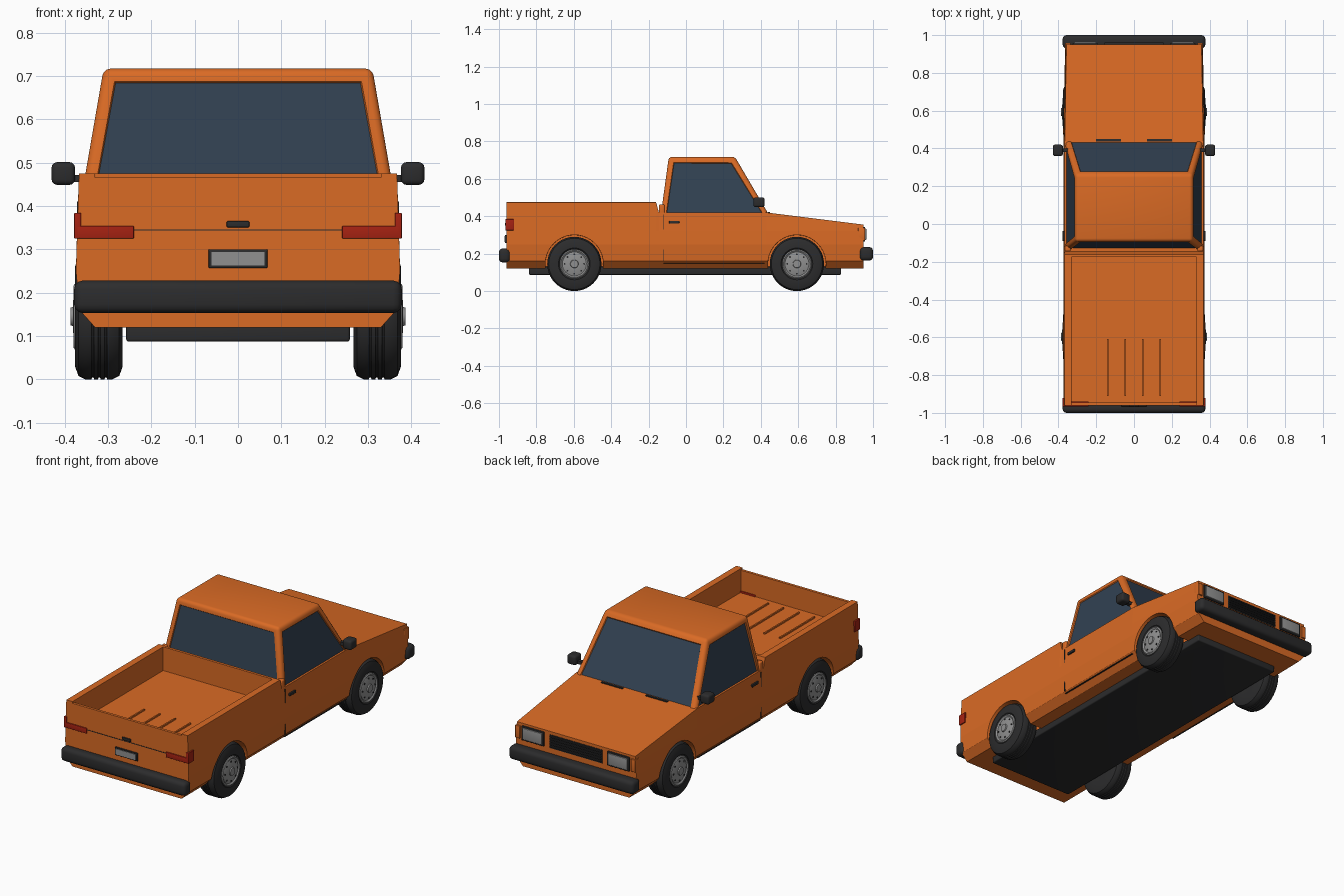
import bpy, bmesh, math
from mathutils import Vector

if "Cube" in bpy.data.objects:
    bpy.data.objects.remove(bpy.data.objects["Cube"], do_unlink=True)


def material(name, r, g, b):
    m = bpy.data.materials.new(name)
    m.diffuse_color = (r, g, b, 1)
    m.use_nodes = True
    bsdf = m.node_tree.nodes["Principled BSDF"]
    bsdf.inputs["Base Color"].default_value = (r, g, b, 1)
    bsdf.inputs["Roughness"].default_value = 0.6
    return m


ORANGE = material("orange_paint", 0.70, 0.145, 0.018)
GLASS = material("dark_blue_glass", 0.031, 0.053, 0.084)
BLACK = material("black_rubber", 0.025, 0.025, 0.026)
GREY = material("light_grey", 0.28, 0.28, 0.28)
RED = material("red_lamp", 0.38, 0.016, 0.006)


def finish(bm, name, mats, smooth=False):
    bmesh.ops.recalc_face_normals(bm, faces=bm.faces)
    me = bpy.data.meshes.new(name)
    bm.to_mesh(me)
    bm.free()
    ob = bpy.data.objects.new(name, me)
    bpy.context.collection.objects.link(ob)
    for m in mats:
        me.materials.append(m)
    if smooth:
        bpy.ops.object.select_all(action="DESELECT")
        ob.select_set(True)
        bpy.context.view_layer.objects.active = ob
        bpy.ops.object.shade_smooth_by_angle(angle=math.radians(35))
    return ob


def box(name, mat, x, y, z, bevel=0.0, segments=3):
    """Box from (min, max) ranges, with optional rounded edges."""
    bm = bmesh.new()
    bmesh.ops.create_cube(bm, size=1)
    for v in bm.verts:
        v.co = [r[0] if c < 0 else r[1] for c, r in zip(v.co, (x, y, z))]
    if bevel:
        bmesh.ops.bevel(bm, geom=bm.edges[:], offset=bevel, segments=segments,
                        profile=0.5, affect="EDGES")
    return finish(bm, name, [mat], bevel > 0)


def pair(name, mat, x, y, z, bevel=0.0):
    box("left_" + name, mat, x, y, z, bevel)
    box("right_" + name, mat, (-x[1], -x[0]), y, z, bevel)


def lathe(name, mat, profile, side, y, z, steps=40):
    """Spin (x, radius) points around the axle."""
    bm = bmesh.new()
    rings = []
    for x, r in profile:
        rings.append([bm.verts.new((side * x, y + r * math.cos(a), z + r * math.sin(a)))
                      for a in (math.tau * i / steps for i in range(steps))])
    for a, b in zip(rings, rings[1:]):
        for i in range(steps):
            j = (i + 1) % steps
            bm.faces.new((a[i], a[j], b[j], b[i]))
    bm.faces.new(rings[0])
    bm.faces.new(rings[-1])
    return finish(bm, name, [mat], True)


# Lower body: cross-sections lofted from tail to nose
stations = [(-0.96, 0.475, 1), (-0.16, 0.475, 1), (-0.145, 0.42, 1),
            (0.43, 0.42, 1), (0.95, 0.355, 0.975)]
bm = bmesh.new()
loops = []
for y, top, wide in stations:
    half = [(0.33, 0.12), (0.366, 0.16), (0.374, 0.25), (0.372, 0.32), (0.367, top)]
    ring = half + [(-x, z) for x, z in reversed(half)]
    loops.append([bm.verts.new((x * wide, y, z)) for x, z in ring])
for a, b in zip(loops, loops[1:]):
    for i in range(len(a)):
        j = (i + 1) % len(a)
        bm.faces.new((a[i], a[j], b[j], b[i]))
bm.faces.new(loops[0])
bm.faces.new(loops[-1])
body = finish(bm, "body", [ORANGE])

# Cut the cargo bed, the lowered tailgate and the wheel arches
AXLES = {"rear": -0.597, "front": 0.593}
WHEEL_Z = 0.145
cutters = [box("bed_cutter", ORANGE, (-0.33, 0.33), (-0.945, -0.175), (0.345, 0.6)),
           box("tailgate_cutter", ORANGE, (-0.33, 0.33), (-1.1, -0.9), (0.466, 0.6))]
for end, y in AXLES.items():
    for side in (1, -1):
        cutters.append(lathe(end + "_arch_cutter", ORANGE,
                             [(0.25, 0.155), (0.5, 0.155)], side, y, WHEEL_Z))
for c in cutters:
    c.hide_render = True
    c.hide_viewport = True
    mod = body.modifiers.new(c.name, "BOOLEAN")
    mod.operation = "DIFFERENCE"
    mod.object = c
bev = body.modifiers.new("soft_edges", "BEVEL")
bev.width = 0.006
bev.segments = 2
bev.limit_method = "ANGLE"
bev.angle_limit = math.radians(35)

# Raised ribs on the bed floor
for x in (-0.14, -0.047, 0.047, 0.14):
    box("bed_rib", ORANGE, (x - 0.004, x + 0.004), (-0.91, -0.61), (0.34, 0.353))

# Cab: tapered block with rounded pillars and inset glass
bm = bmesh.new()
bmesh.ops.create_cube(bm, size=1)
for v in bm.verts:
    up, front = v.co.z > 0, v.co.y > 0
    sx = 1 if v.co.x > 0 else -1
    if up:
        v.co = (sx * 0.31, 0.262 if front else -0.092, 0.717)
    else:
        v.co = (sx * 0.364, 0.445 if front else -0.135, 0.405)
edges = [e for e in bm.edges if any(v.co.z > 0.5 for v in e.verts)]
bmesh.ops.bevel(bm, geom=edges, offset=0.016, segments=3, profile=0.5, affect="EDGES")
bm.normal_update()
panes = sorted((f for f in bm.faces if abs(f.normal.z) < 0.8),
               key=lambda f: -f.calc_area())[:4]
bmesh.ops.inset_individual(bm, faces=panes, thickness=0.018, depth=0)
bmesh.ops.inset_individual(bm, faces=panes, thickness=0.004, depth=-0.005)
for f in panes:
    f.material_index = 1
finish(bm, "cab", [ORANGE, GLASS], True)
pair("cab_shoulder", ORANGE, (0.335, 0.367), (-0.145, -0.115), (0.40, 0.463), 0.006)

# Chassis and bumpers
box("chassis", BLACK, (-0.258, 0.258), (-0.84, 0.83), (0.087, 0.13), 0.006)
box("rear_bumper", BLACK, (-0.378, 0.378), (-1.0, -0.94), (0.153, 0.228), 0.02)
box("front_bumper", BLACK, (-0.378, 0.378), (0.93, 1.0), (0.163, 0.235), 0.02)

# Wheels
tyre = [(0.268, 0.07), (0.266, 0.115), (0.274, 0.137), (0.29, 0.145)]
for x in (0.305, 0.32, 0.335):
    tyre += [(x - 0.003, 0.145), (x - 0.002, 0.141), (x + 0.002, 0.141), (x + 0.003, 0.145)]
tyre += [(0.352, 0.145), (0.368, 0.137), (0.376, 0.115), (0.376, 0.085), (0.368, 0.076)]
hub = [(0.35, 0.078), (0.375, 0.078), (0.379, 0.072), (0.373, 0.064), (0.381, 0.035),
       (0.381, 0.022), (0.387, 0.02), (0.387, 0.005)]
for end, y in AXLES.items():
    for side, label in ((1, "left"), (-1, "right")):
        lathe(f"{end}_{label}_tyre", BLACK, tyre, side, y, WHEEL_Z)
        lathe(f"{end}_{label}_hub", GREY, hub, side, y, WHEEL_Z)
        for k in range(8):
            a = math.tau * k / 8
            lathe(f"{end}_{label}_hub_hole", BLACK, [(0.37, 0.005), (0.3785, 0.005)], side,
                  y + 0.052 * math.cos(a), WHEEL_Z + 0.052 * math.sin(a), 8)

# Tail: lamps, handle, seam and number plate
pair("tail_lamp", RED, (0.24, 0.372), (-0.966, -0.94), (0.325, 0.354), 0.002)
pair("tail_lamp_corner", RED, (0.362, 0.378), (-0.966, -0.92), (0.325, 0.384), 0.002)
box("tailgate_seam", BLACK, (-0.24, 0.24), (-0.962, -0.95), (0.343, 0.346))
box("tailgate_handle", BLACK, (-0.026, 0.026), (-0.968, -0.95), (0.351, 0.365), 0.002)
box("plate_frame", BLACK, (-0.068, 0.068), (-0.968, -0.95), (0.257, 0.3), 0.002)
box("number_plate", GREY, (-0.061, 0.061), (-0.971, -0.96), (0.263, 0.294))

# Nose: headlamps, markers and slatted grille
pair("headlamp_frame", BLACK, (0.192, 0.325), (0.93, 0.958), (0.265, 0.343), 0.003)
pair("headlamp", GREY, (0.2, 0.317), (0.94, 0.964), (0.273, 0.335), 0.003)
pair("corner_marker", ORANGE, (0.336, 0.364), (0.92, 0.958), (0.27, 0.338), 0.003)
box("grille", BLACK, (-0.16, 0.16), (0.93, 0.953), (0.265, 0.338))
for i in range(5):
    z = 0.272 + i * 0.0135
    box("grille_slat", BLACK, (-0.155, 0.155), (0.94, 0.96), (z, z + 0.006))

# Cowl vents, mirrors, door handles and door seams
pair("cowl_vent", BLACK, (0.07, 0.2), (0.438, 0.45), (0.41, 0.423))
pair("mirror", BLACK, (0.376, 0.43), (0.36, 0.42), (0.449, 0.501), 0.012)
pair("mirror_arm", BLACK, (0.335, 0.385), (0.38, 0.4), (0.455, 0.472))
pair("door_handle", BLACK, (0.36, 0.378), (-0.09, -0.036), (0.36, 0.375), 0.003)
pair("door_rear_seam", BLACK, (0.36, 0.3715), (-0.122, -0.119), (0.16, 0.41))
pair("door_sill_seam", BLACK, (0.36, 0.3665), (-0.12, 0.42), (0.146, 0.149))
